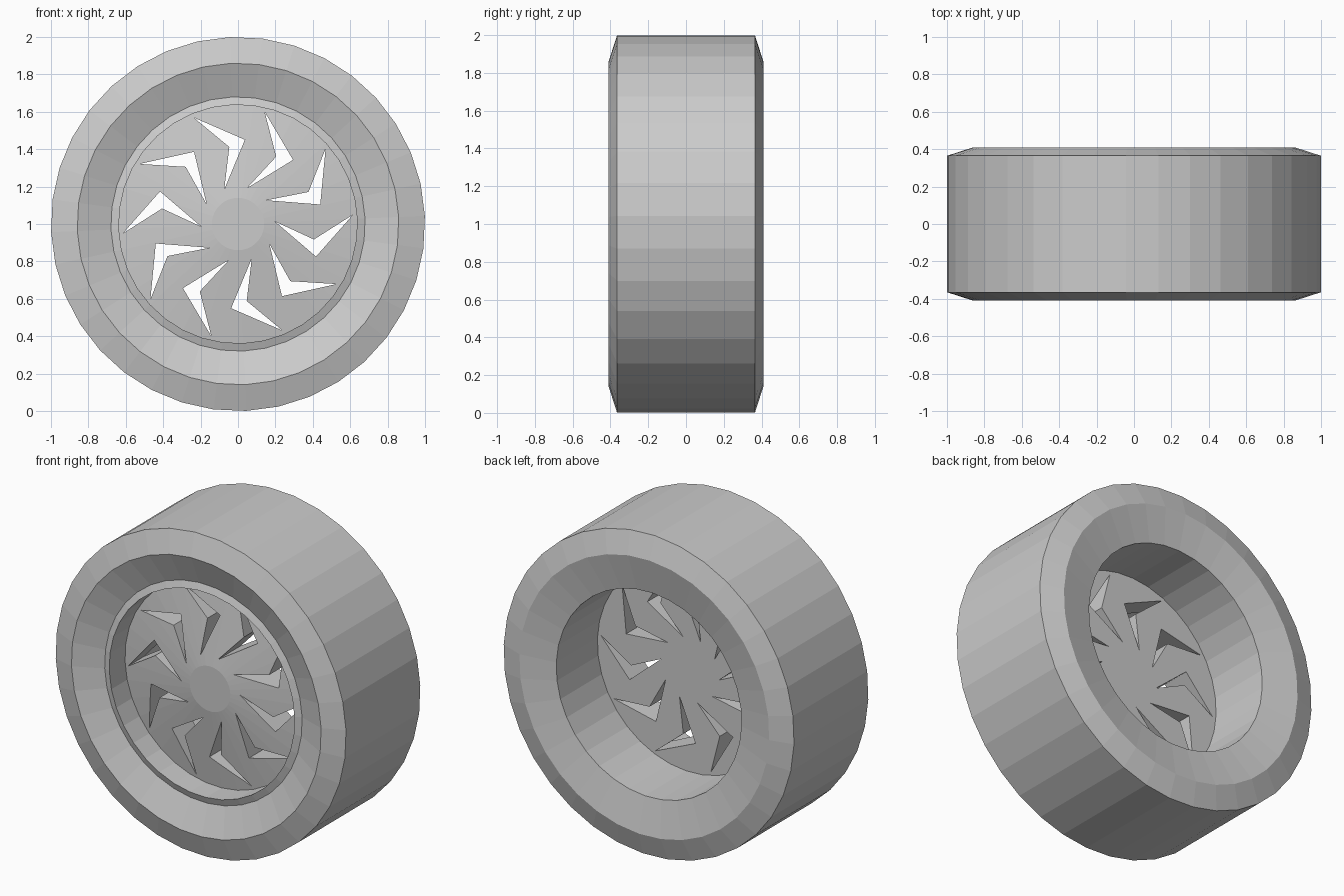
import bpy
import bmesh
from math import cos, sin, radians, tau

if "Cube" in bpy.data.objects:
    bpy.data.objects.remove(bpy.data.objects["Cube"])

SIDES, SLOTS = 36, 10
TURN = radians(2.5)
AXLE_Z = 1.0

grey = bpy.data.materials.new("plain_grey")
grey.use_nodes = True
grey.diffuse_color = (0.6, 0.6, 0.6, 1)
grey.node_tree.nodes["Principled BSDF"].inputs["Base Color"].default_value = grey.diffuse_color


def make_object(name, bm):
    bmesh.ops.recalc_face_normals(bm, faces=bm.faces)
    mesh = bpy.data.meshes.new(name)
    bm.to_mesh(mesh)
    bm.free()
    mesh.materials.append(grey)
    obj = bpy.data.objects.new(name, mesh)
    bpy.context.collection.objects.link(obj)
    obj.location.z = AXLE_Z
    return obj


def lathe(name, profile, closed):
    """Turn (radius, y) points about the axle; open profiles get end caps."""
    bm = bmesh.new()
    rings = []
    for r, y in profile:
        angles = [TURN + tau * i / SIDES for i in range(SIDES)]
        rings.append([bm.verts.new((r * cos(a), y, r * sin(a))) for a in angles])
    pairs = list(zip(rings, rings[1:]))
    if closed:
        pairs.append((rings[-1], rings[0]))
    else:
        bm.faces.new(rings[0])
        bm.faces.new(rings[-1])
    for a, b in pairs:
        for i in range(SIDES):
            j = (i + 1) % SIDES
            bm.faces.new((a[i], a[j], b[j], b[i]))
    return make_object(name, bm)


# Tyre with bevelled shoulders, dished side walls and a raised front rim lip
lathe("tyre", [(1, -0.365), (1, 0.365), (0.86, 0.41), (0.638, 0.365),
               (0.638, -0.355), (0.68, -0.34), (0.86, -0.41)], True)

# Wheel disc: flat hub, shallow cone in front, flat back
disc = lathe("wheel_disc", [(0.14, -0.275), (0.638, -0.2), (0.638, -0.04)], False)

# Bent slots cut straight through the disc
slot = [(0.198, 0.013), (0.406, -0.083), (0.615, 0.05), (0.417, -0.174)]
bm = bmesh.new()
for k in range(SLOTS):
    c, s = cos(tau * k / SLOTS), sin(tau * k / SLOTS)
    front, back = ([bm.verts.new((x * c - z * s, y, x * s + z * c)) for x, z in slot]
                   for y in (-0.5, 0.5))
    # Each bent slot is a pair of triangular caps per side
    for side in (front, back):
        bm.faces.new((side[0], side[1], side[3]))
        bm.faces.new((side[1], side[2], side[3]))
    for i in range(4):
        j = (i + 1) % 4
        bm.faces.new((front[i], front[j], back[j], back[i]))
cutter = make_object("slot_cutter", bm)
cutter.hide_render = True

cut = disc.modifiers.new("slots", "BOOLEAN")
cut.operation = "DIFFERENCE"
cut.solver = "EXACT"
cut.object = cutter
bpy.context.view_layer.update()
graph = bpy.context.evaluated_depsgraph_get()
cut_mesh = bpy.data.meshes.new_from_object(disc.evaluated_get(graph))
disc.modifiers.clear()
disc.data = cut_mesh
bpy.data.objects.remove(cutter)
